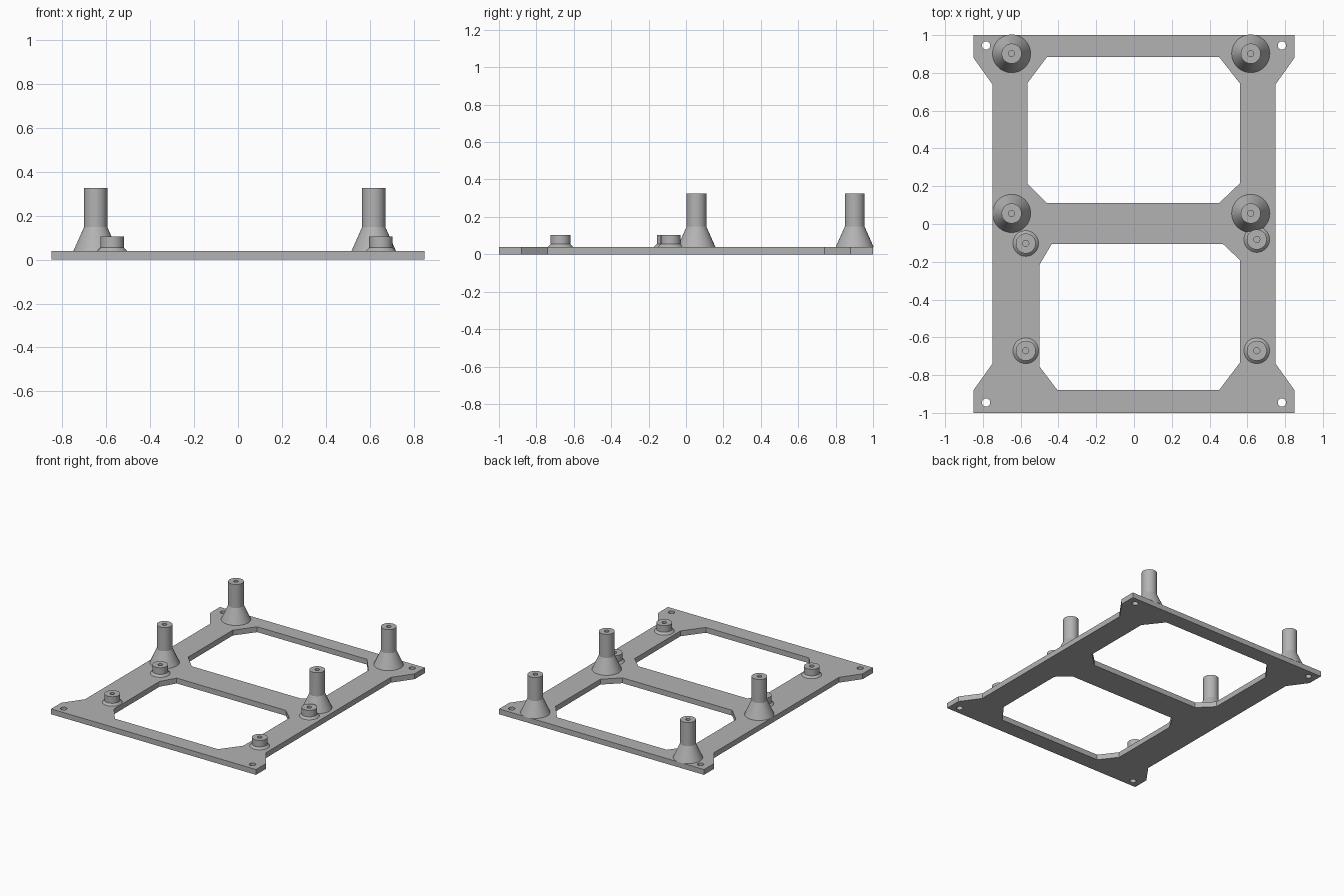
import bpy, bmesh, math
from mathutils import Matrix, Vector

cube = bpy.data.objects.get("Cube")
if cube:
    bpy.data.objects.remove(cube)

GREY = (0.45, 0.45, 0.45, 1)
mat = bpy.data.materials.new("plain grey")
mat.use_nodes = True
mat.diffuse_color = GREY
mat.node_tree.nodes["Principled BSDF"].inputs["Base Color"].default_value = GREY

PLATE_TOP = 0.04


def circle(x, y, r, n=32):
    return [(x + r * math.cos(2 * math.pi * i / n), y + r * math.sin(2 * math.pi * i / n))
            for i in range(n)]


def plate(name, loops, height):
    """Filled outline with openings, extruded upwards from z = 0."""
    curve = bpy.data.curves.new(name, "CURVE")
    curve.dimensions = "2D"
    curve.fill_mode = "BOTH"
    curve.extrude = height / 2
    for loop in loops:
        spline = curve.splines.new("POLY")
        spline.points.add(len(loop) - 1)
        for point, (x, y) in zip(spline.points, loop):
            point.co = (x, y, 0, 1)
        spline.use_cyclic_u = True
    temp = bpy.data.objects.new(name, curve)
    bpy.context.collection.objects.link(temp)
    mesh = bpy.data.meshes.new_from_object(
        temp.evaluated_get(bpy.context.evaluated_depsgraph_get()))
    bpy.data.objects.remove(temp)
    bm = bmesh.new()
    bm.from_mesh(mesh)
    bmesh.ops.remove_doubles(bm, verts=bm.verts, dist=0.0001)
    bmesh.ops.translate(bm, verts=bm.verts, vec=(0, 0, height / 2))
    bmesh.ops.recalc_face_normals(bm, faces=bm.faces)
    bm.to_mesh(mesh)
    bm.free()
    mesh.materials.clear()
    mesh.materials.append(mat)
    for poly in mesh.polygons:
        poly.use_smooth = False
    obj = bpy.data.objects.new(name, mesh)
    bpy.context.collection.objects.link(obj)
    return obj


def turned(name, x, y, profile, sides=48):
    """Lathe a closed (radius, z) profile around a vertical axis."""
    bm = bmesh.new()
    verts = [bm.verts.new((r, 0, z)) for r, z in profile]
    edges = [bm.edges.new(pair) for pair in zip(verts, verts[1:])]
    bmesh.ops.spin(bm, geom=verts + edges, cent=(0, 0, 0), axis=(0, 0, 1),
                   angle=2 * math.pi, steps=sides)
    bmesh.ops.remove_doubles(bm, verts=bm.verts, dist=0.0001)
    bmesh.ops.recalc_face_normals(bm, faces=bm.faces)
    mesh = bpy.data.meshes.new(name)
    bm.to_mesh(mesh)
    bm.free()
    mesh.materials.append(mat)
    obj = bpy.data.objects.new(name, mesh)
    bpy.context.collection.objects.link(obj)
    obj.location = (x, y, 0)
    bpy.ops.object.select_all(action="DESELECT")
    obj.select_set(True)
    bpy.context.view_layer.objects.active = obj
    bpy.ops.object.shade_smooth_by_angle(angle=math.radians(20))
    return obj


def standoff(name, x, y, base_r, cone_top, top, hole_bottom):
    """Flared foot, straight barrel and a blind screw hole."""
    barrel, hole = 0.053, 0.016
    turned(name, x, y, [(0, PLATE_TOP), (base_r, PLATE_TOP), (barrel, cone_top),
                        (barrel, top), (hole, top), (hole, hole_bottom), (0, hole_bottom)])


# Base frame: flared corner ears, two chamfered windows, four mounting holes
right_side = [(0.85, -1), (0.85, -0.88), (0.75, -0.74), (0.75, 0.74), (0.85, 0.88), (0.85, 1)]
outline = right_side + [(-x, y) for x, y in reversed(right_side)]
rear_window = [(-0.46, 0.885), (0.45, 0.885), (0.56, 0.745), (0.56, 0.215),
               (0.45, 0.11), (-0.46, 0.11), (-0.565, 0.215), (-0.565, 0.745)]
front_window = [(-0.435, -0.105), (0.47, -0.105), (0.56, -0.19), (0.56, -0.735),
                (0.45, -0.88), (-0.405, -0.88), (-0.5, -0.755), (-0.5, -0.215)]
holes = [circle(sx * 0.783, sy * 0.945, 0.022) for sx in (-1, 1) for sy in (-1, 1)]
plate("base_frame", [outline, rear_window, front_window] + holes, PLATE_TOP)

# Tall standoffs
for side, x in (("right", -0.648), ("left", 0.618)):
    for place, y in (("rear", 0.902), ("middle", 0.056)):
        standoff(f"tall_standoff_{place}_{side}", x, y, 0.101, 0.148, 0.325, 0.15)

# Short standoffs
for side, x, middle_y in (("right", -0.573, -0.103), ("left", 0.65, -0.082)):
    for place, y in (("middle", middle_y), ("front", -0.671)):
        standoff(f"short_standoff_{place}_{side}", x, y, 0.068, 0.055, 0.104, 0.045)
